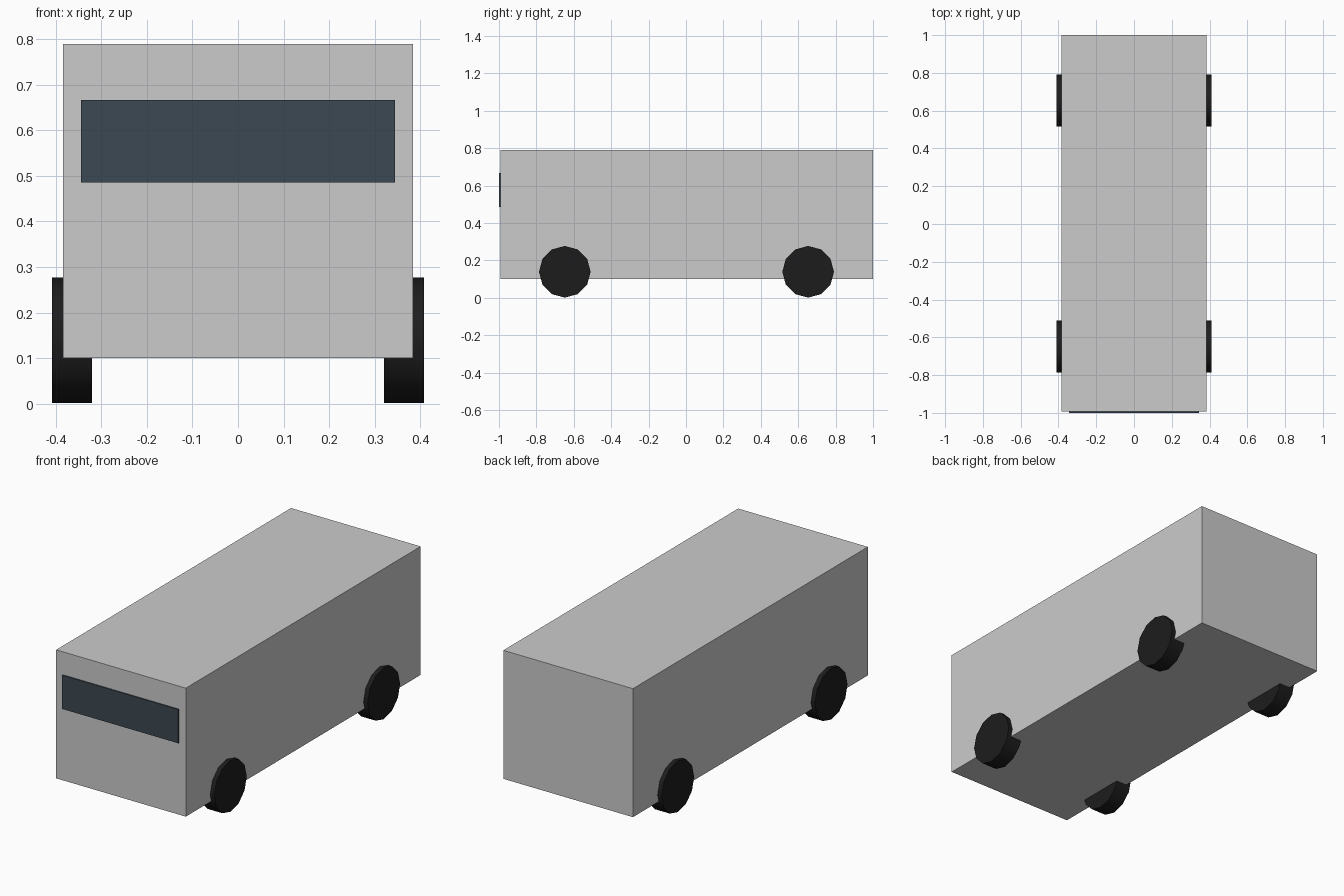
import bpy
import math

if "Cube" in bpy.data.objects:
    bpy.data.objects.remove(bpy.data.objects["Cube"])


def material(name, rgb):
    m = bpy.data.materials.new(name)
    m.diffuse_color = (*rgb, 1)
    m.use_nodes = True
    m.node_tree.nodes["Principled BSDF"].inputs["Base Color"].default_value = m.diffuse_color
    return m


def box(name, lo, hi, mat=None):
    centre = [(a + b) / 2 for a, b in zip(lo, hi)]
    bpy.ops.mesh.primitive_cube_add(size=1, location=centre)
    ob = bpy.context.object
    ob.name = name
    ob.scale = [b - a for a, b in zip(lo, hi)]
    bpy.ops.object.transform_apply(location=False, rotation=False, scale=True)
    if mat:
        ob.data.materials.append(mat)
    return ob


glass = material("dark_glass", (0.045, 0.065, 0.085))
rubber = material("rubber", (0.012, 0.012, 0.012))

# Plain box body and the thin windscreen panel on its front
box("body", (-0.385, -0.993, 0.1), (0.385, 1.0, 0.79))
box("windscreen", (-0.345, -1.0, 0.486), (0.345, -0.985, 0.667), glass)

# Four twelve-sided wheels, partly sunk into the body
radius, inner, outer = 0.138, 0.321, 0.409
for end, y in (("front", -0.648), ("rear", 0.653)):
    for side, s in (("left", -1), ("right", 1)):
        bpy.ops.mesh.primitive_cylinder_add(
            vertices=12, radius=radius, depth=outer - inner,
            location=(s * (inner + outer) / 2, y, radius + 0.001),
            rotation=(0, math.pi / 2, 0))
        wheel = bpy.context.object
        wheel.name = f"{end}_{side}_wheel"
        wheel.data.materials.append(rubber)
        bpy.ops.object.shade_smooth_by_angle(angle=math.radians(40))
